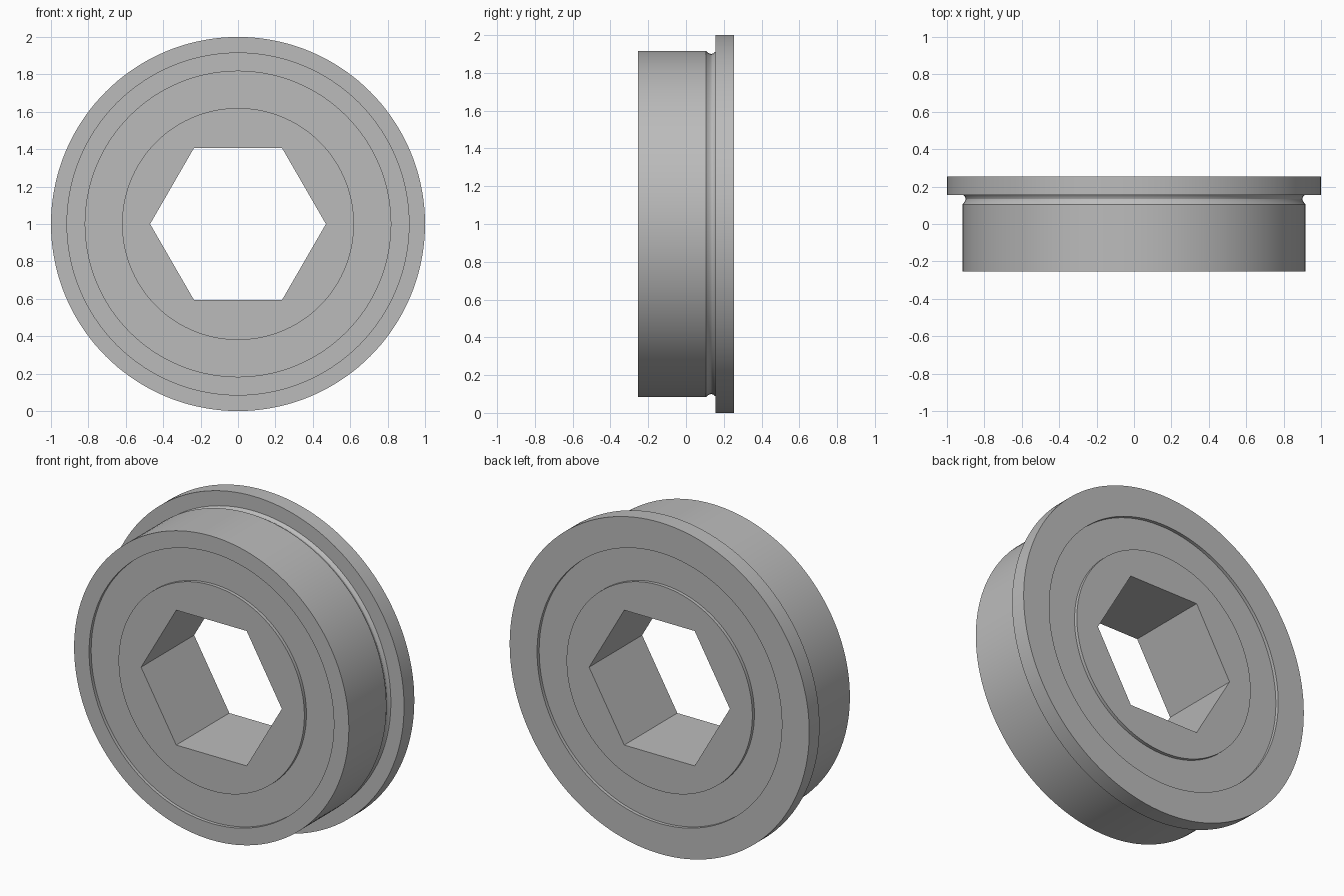
import bpy
import bmesh
from math import pi, cos, sin, radians

SEGMENTS = 144
HALF = 0.253          # half the width along the axis
RECESS = 0.02         # depth of the shield below the end faces
HUB_R, RACE_R, BODY_R, RIM_R = 0.62, 0.817, 0.917, 1.0
HEX_APOTHEM = 0.407

cube = bpy.data.objects.get("Cube")
if cube:
    bpy.data.objects.remove(cube, do_unlink=True)

steel = bpy.data.materials.new("grey steel")
steel.use_nodes = True
GREY = (0.5, 0.5, 0.5, 1)
steel.diffuse_color = GREY
steel.node_tree.nodes["Principled BSDF"].inputs["Base Color"].default_value = GREY


def round_radius(r, a):
    return r


def hex_radius(apothem, a):
    """Distance to a hexagon with flats at top and bottom."""
    return apothem / cos(a % (pi / 3) - pi / 6)


def lathe(name, profile):
    """Spin a closed profile of (radius, y, radius rule) about the y axis."""
    bm = bmesh.new()
    rings = []
    for r, y, rule in profile:
        ring = []
        for i in range(SEGMENTS):
            a = 2 * pi * i / SEGMENTS
            d = rule(r, a)
            ring.append(bm.verts.new((d * cos(a), y, 1 + d * sin(a))))
        rings.append(ring)
    for k, ring in enumerate(rings):
        following = rings[(k + 1) % len(rings)]
        for i in range(SEGMENTS):
            j = (i + 1) % SEGMENTS
            bm.faces.new((ring[i], ring[j], following[j], following[i]))
    bmesh.ops.recalc_face_normals(bm, faces=bm.faces)
    mesh = bpy.data.meshes.new(name)
    bm.to_mesh(mesh)
    bm.free()
    mesh.materials.append(steel)
    obj = bpy.data.objects.new(name, mesh)
    bpy.context.collection.objects.link(obj)
    bpy.ops.object.select_all(action="DESELECT")
    obj.select_set(True)
    bpy.context.view_layer.objects.active = obj
    bpy.ops.object.shade_smooth_by_angle(angle=radians(28))
    return obj


def round_profile(points):
    return [(r, y, round_radius) for r, y in points]


# Outer race with a relief groove beside the flange
lathe("outer_race", round_profile([
    (RACE_R, -HALF), (BODY_R, -HALF), (BODY_R, 0.105),
    (0.903, 0.122), (0.9, 0.134), (0.903, 0.145), (0.912, 0.155),
    (RIM_R, 0.155), (RIM_R, HALF), (RACE_R, HALF),
]))

# Recessed shields, joined into one ring filling the gap
SHIELD_Y = HALF - RECESS
lathe("shield_ring", round_profile([
    (HUB_R, -SHIELD_Y), (RACE_R, -SHIELD_Y),
    (RACE_R, SHIELD_Y), (HUB_R, SHIELD_Y),
]))

# Inner race with a hexagonal bore
lathe("hex_inner_race", [
    (HEX_APOTHEM, -HALF, hex_radius), (HUB_R, -HALF, round_radius),
    (HUB_R, HALF, round_radius), (HEX_APOTHEM, HALF, hex_radius),
])
